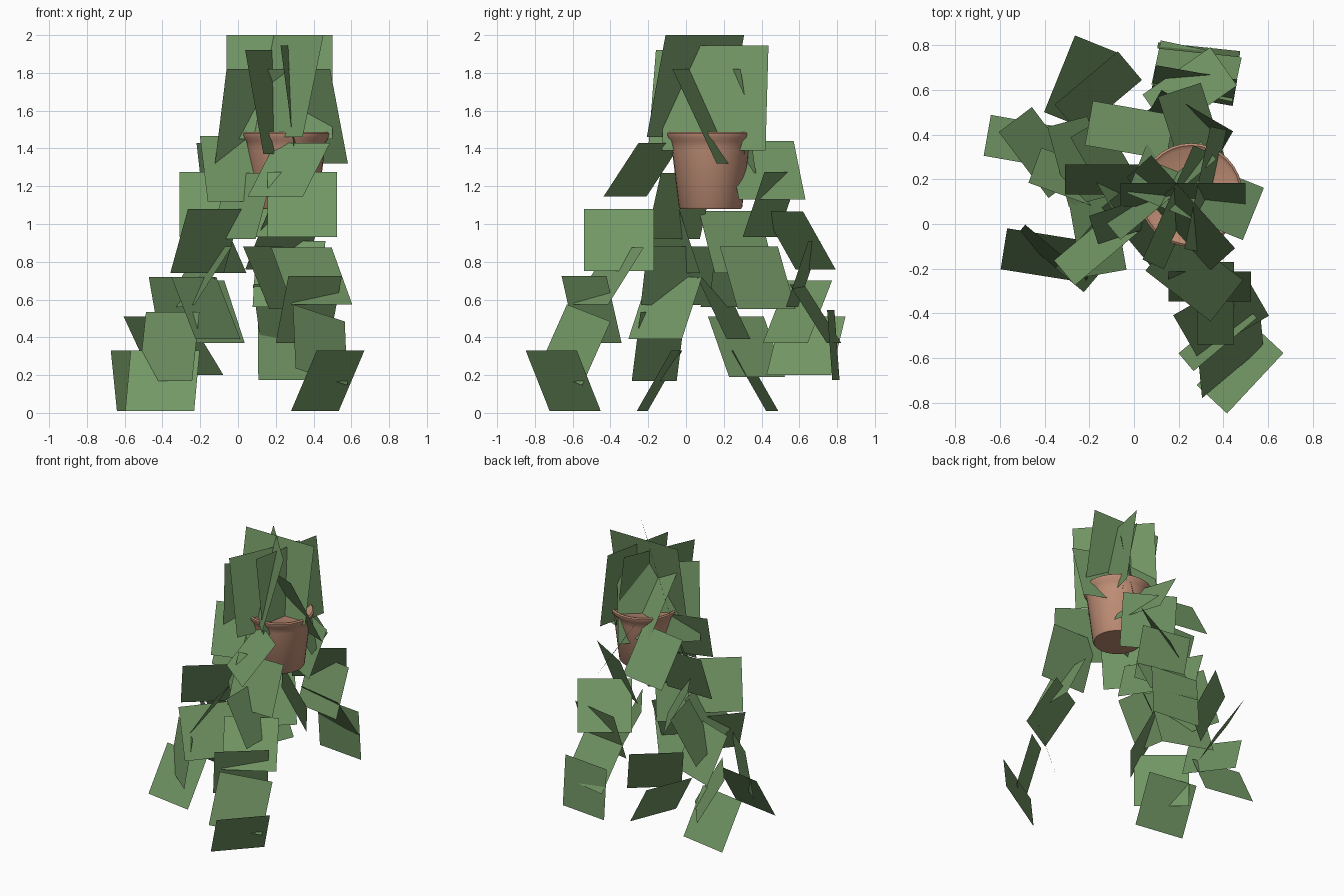
import bpy, math
from mathutils import Vector


def material(name, rgb):
    m = bpy.data.materials.new(name)
    m.diffuse_color = (*rgb, 1)
    return m


LEAF = material("leaf_green", (0.17, 0.31, 0.13))
CLAY = material("terracotta", (0.52, 0.27, 0.18))


def make_object(name, verts, faces, mat):
    mesh = bpy.data.meshes.new(name)
    mesh.from_pydata(verts, [], faces)
    mesh.materials.append(mat)
    ob = bpy.data.objects.new(name, mesh)
    bpy.context.collection.objects.link(ob)
    return ob


def leaf_strand(name, size, cards):
    """Square cards: centre x, y, low z, high z, yaw, optional roll; they lean to fit."""
    verts, faces = [], []
    for x, y, z0, z1, yaw, *roll in cards:
        a = math.radians(yaw)
        r = math.radians(roll[0] if roll else 0)
        lean = math.sqrt(max(0, size ** 2 - (z1 - z0) ** 2))
        e = Vector((math.cos(a), math.sin(a), 0)) * size / 2
        u = Vector((math.sin(a) * lean, -math.cos(a) * lean, z1 - z0)) / 2
        edge = e * math.cos(r) + u * math.sin(r)
        up = u * math.cos(r) - e * math.sin(r)
        c = Vector((x, y, (z0 + z1) / 2))
        n = len(verts)
        verts += [c - edge - up, c + edge - up, c + edge + up, c - edge + up]
        faces.append((n, n + 1, n + 2, n + 3))
    return make_object(name, verts, faces, LEAF)


# Pot: lathed profile with a rim, closed below and by a disc inside the rim
def lathe(name, profile, cx, cy, mat, n=32):
    verts = [(cx + r * math.cos(2 * math.pi * i / n),
              cy + r * math.sin(2 * math.pi * i / n), z)
             for r, z in profile for i in range(n)]
    faces = [(k * n + i, k * n + (i + 1) % n,
              (k + 1) * n + (i + 1) % n, (k + 1) * n + i)
             for k in range(len(profile) - 1) for i in range(n)]
    last = (len(profile) - 1) * n
    faces += [tuple(reversed(range(n))), tuple(range(last, last + n))]
    ob = make_object(name, verts, faces, mat)
    bpy.context.view_layer.objects.active = ob
    ob.select_set(True)
    bpy.ops.object.shade_smooth_by_angle(angle=math.radians(40))
    ob.select_set(False)


lathe("flower_pot", [(0.16, 1.08), (0.168, 1.09), (0.205, 1.40), (0.213, 1.44),
                     (0.23, 1.46), (0.232, 1.48), (0.222, 1.487), (0.205, 1.475)],
      0.255, 0.13, CLAY)

# Upright crown leaves
leaf_strand("crown_leaves", 0.56, [
    (0.22, 0.13, 1.45, 2.00, 180),
    (0.21, 0.05, 1.46, 2.00, 132),
    (0.32, 0.155, 1.39, 1.945, 258),
    (0.20, 0.075, 1.37, 1.92, 246),
    (0.12, 0.15, 1.27, 1.82, 40),
    (0.275, 0.15, 1.32, 1.82, -22),
])

# Trailing strands, each listed from top to bottom
leaf_strand("front_right_strand", 0.37, [
    (0.27, -0.23, 1.145, 1.43, 142),
    (0.34, -0.28, 0.93, 1.275, 180),
    (0.365, -0.355, 0.75, 1.08, 270),
    (0.39, -0.41, 0.575, 0.875, 210),
    (0.375, -0.50, 0.37, 0.725, 40),
    (0.435, -0.59, 0.185, 0.535, 225, 15),
    (0.475, -0.65, 0.01, 0.33, 47),
])

leaf_strand("front_left_strand", 0.37, [
    (-0.005, 0.03, 1.12, 1.465, 198),
    (0.02, -0.03, 0.92, 1.27, 130),
    (-0.17, -0.10, 0.74, 1.08, 40),
    (-0.165, -0.04, 0.57, 0.88, 100),
    (-0.17, -0.11, 0.39, 0.72, 230),
    (-0.365, -0.145, 0.17, 0.535, 140),
    (-0.40, -0.14, 0.01, 0.33, 171),
])

leaf_strand("back_left_strand", 0.37, [
    (-0.02, 0.42, 1.12, 1.43, -10),
    (-0.125, 0.20, 0.93, 1.275, 180),
    (-0.12, 0.27, 0.74, 1.07, -60),
    (-0.25, 0.28, 0.56, 0.88, 105),
    (-0.27, 0.20, 0.39, 0.72, 340),
    (-0.42, 0.32, 0.19, 0.51, -53),
    (-0.475, 0.365, 0.01, 0.33, -10),
])

leaf_strand("back_strands", 0.37, [
    (0.26, 0.425, 1.13, 1.44, -72),
    (0.25, 0.45, 0.93, 1.275, 150),
    (0.25, 0.60, 0.76, 1.065, 35),
    (0.27, 0.62, 0.56, 0.91, 170),
    (0.20, 0.38, 0.55, 0.88, 304),
    (0.28, 0.685, 0.37, 0.68, -12),
    (0.29, 0.78, 0.175, 0.544, -6),
    (-0.16, 0.59, 0.37, 0.70, 220),
    (-0.24, 0.635, 0.20, 0.51, 248),
])
